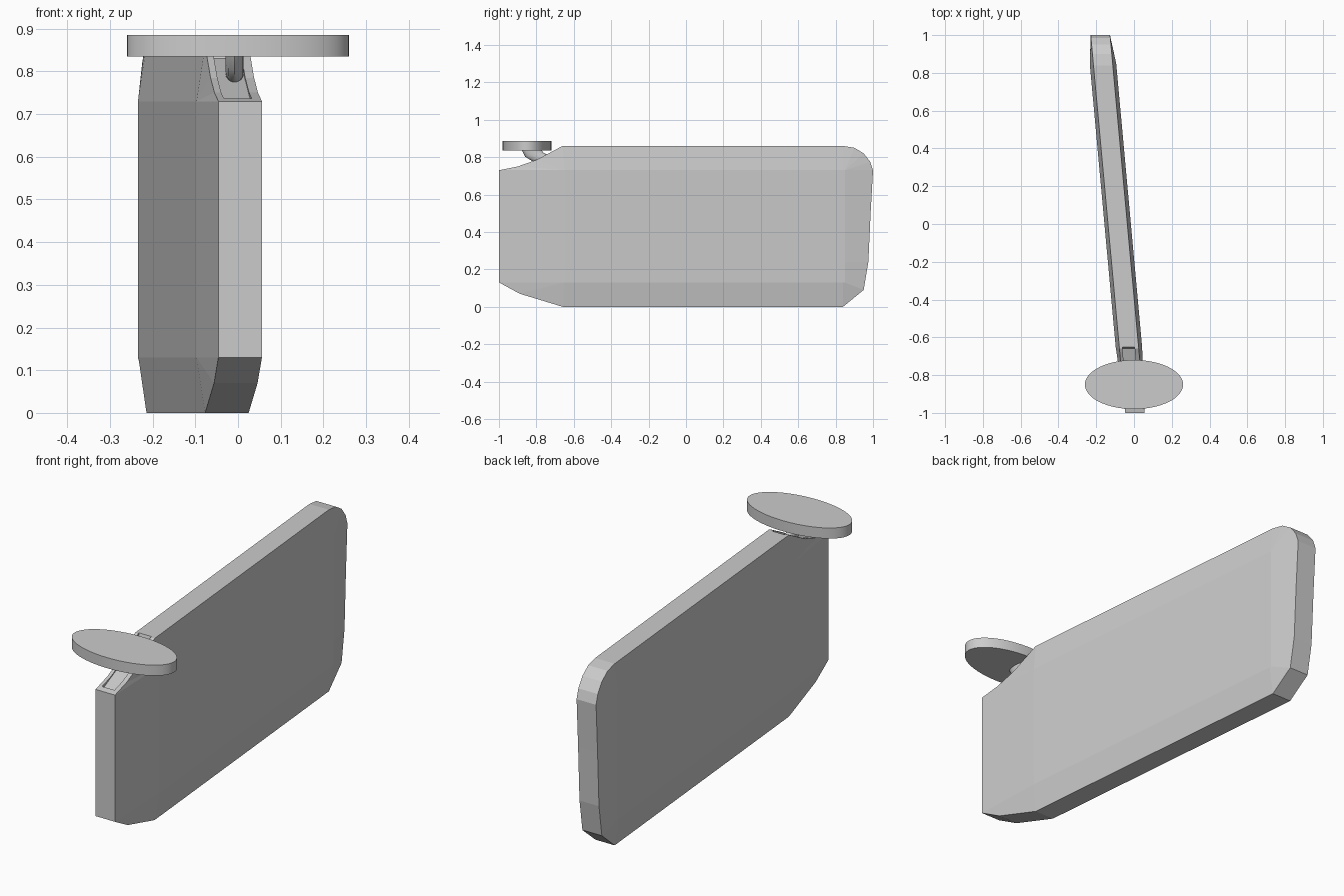
import bpy, bmesh, math
from mathutils import Vector

if "Cube" in bpy.data.objects:
    bpy.data.objects.remove(bpy.data.objects["Cube"])


def center_x(y):
    # the panel runs at a slight angle in plan
    return 0.005 - 0.0915 * (y + 1)


def finish(bm, name):
    bmesh.ops.recalc_face_normals(bm, faces=bm.faces)
    me = bpy.data.meshes.new(name)
    bm.to_mesh(me)
    bm.free()
    ob = bpy.data.objects.new(name, me)
    bpy.context.collection.objects.link(ob)
    return ob


# panel: side outline (y, z), slightly thicker across the flat middle
outline = [(-1, .13), (-.89, .07), (-.66, 0), (.84, 0), (.95, .09), (.975, .24),
           (.987, .5), (1, .73), (.985, .775), (.95, .82), (.90, .85), (.84, .86),
           (-.66, .86), (-.80, .785), (-.90, .75), (-1, .73)]
bm = bmesh.new()


def ring(points, half):
    return [bm.verts.new((center_x(y) + half, y, z)) for y, z in points]


inner = [(min(max(y, -.65), .85), min(max(z, .13), .73)) for y, z in outline]
rings = [ring(inner, -.07), ring(outline, -.051), ring(outline, .051), ring(inner, .07)]
n = len(outline)
for a, b in zip(rings, rings[1:]):
    for i in range(n):
        j = (i + 1) % n
        bm.faces.new((a[i], a[j], b[j], b[i]))
bm.faces.new(rings[0])
bm.faces.new(rings[-1])
bmesh.ops.remove_doubles(bm, verts=bm.verts, dist=1e-4)
panel = finish(bm, "panel")

# groove cut along the sloping front corner
bm = bmesh.new()
side = [(-.97, .72), (-.66, .83), (-.64, .90), (-.97, .90)]
cut = [[bm.verts.new((center_x(y) + dx, y, z)) for y, z in side] for dx in (-.035, .03)]
bm.faces.new(cut[0])
bm.faces.new(cut[1])
for i in range(4):
    j = (i + 1) % 4
    bm.faces.new((cut[0][i], cut[0][j], cut[1][j], cut[1][i]))
cutter = finish(bm, "groove_cutter")
cutter.hide_render = True
cutter.hide_viewport = True
mod = panel.modifiers.new("groove", 'BOOLEAN')
mod.operation = 'DIFFERENCE'
mod.solver = 'EXACT'
mod.object = cutter

# bent stem between panel and disc
bm = bmesh.new()
path = [(-.825, .84, .055), (-.815, .82, .048), (-.79, .80, .036), (-.75, .79, .024), (-.70, .785, .022)]
loops = []
for k, (y, z, r) in enumerate(path):
    t = math.pi / 2 * k / (len(path) - 1)
    loops.append([bm.verts.new((-.008 + .021 * math.cos(a),
                                y + r * math.sin(a) * math.cos(t),
                                z + r * math.sin(a) * math.sin(t)))
                  for a in [math.tau * i / 16 for i in range(16)]])
for a, b in zip(loops, loops[1:]):
    for i in range(16):
        j = (i + 1) % 16
        bm.faces.new((a[i], a[j], b[j], b[i]))
bm.faces.new(loops[0])
bm.faces.new(loops[-1])
stem = finish(bm, "stem")

# oval disc
bpy.ops.mesh.primitive_cylinder_add(vertices=64, radius=1, depth=1, location=(0, -.85, .86))
disc = bpy.context.object
disc.name = "oval_disc"
disc.scale = (.26, .13, .05)
bpy.ops.object.transform_apply(location=False, rotation=False, scale=True)

# smooth the round parts, keep sharp rims
bpy.ops.object.select_all(action='DESELECT')
for ob in (stem, disc):
    ob.select_set(True)
bpy.context.view_layer.objects.active = disc
bpy.ops.object.shade_smooth_by_angle(angle=math.radians(35))
